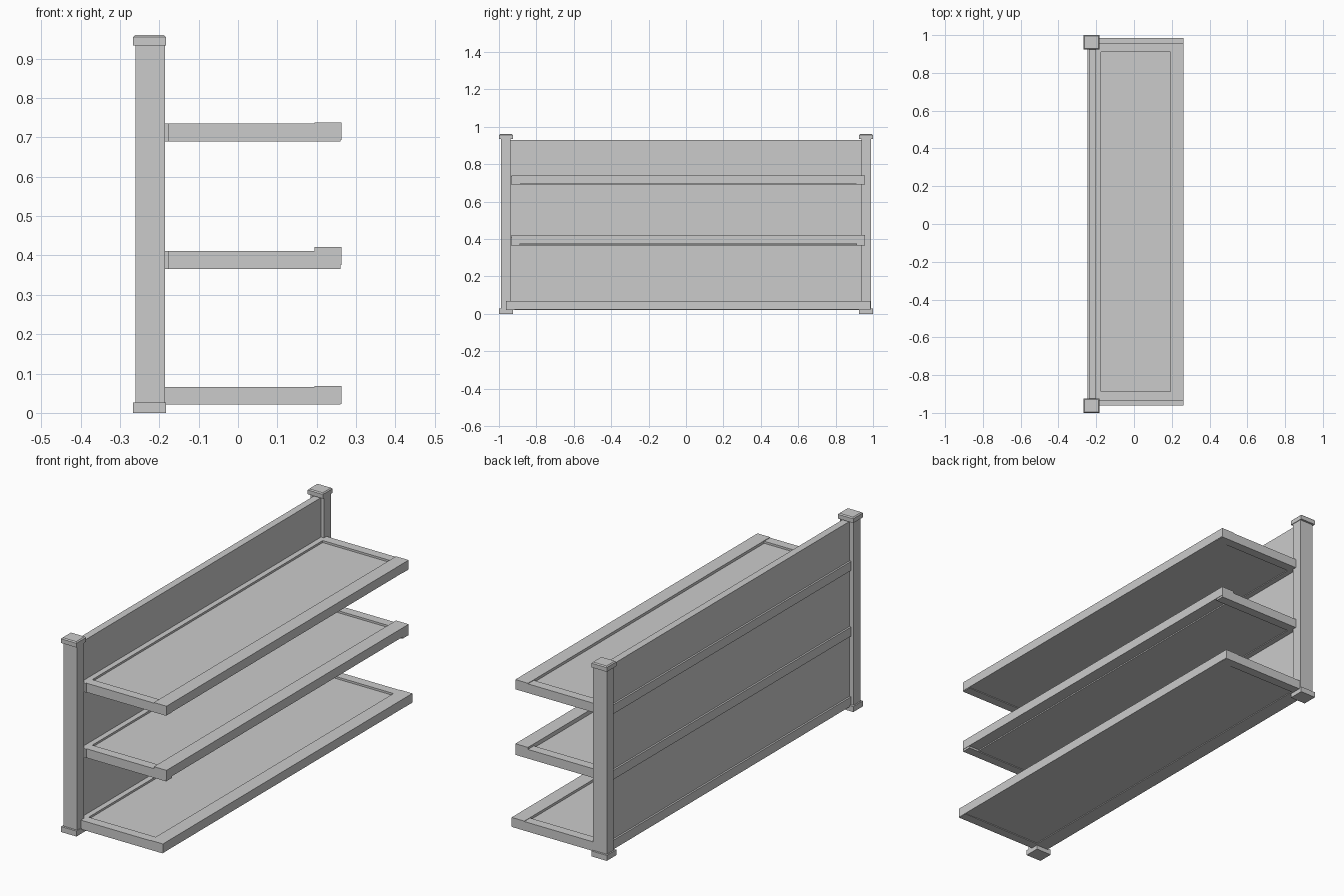
import bpy
import bmesh

cube = bpy.data.objects.get("Cube")
if cube:
    bpy.data.objects.remove(cube, do_unlink=True)

# Single painted finish
grey = bpy.data.materials.new("light_grey")
grey.use_nodes = True
COLOUR = (0.6, 0.6, 0.6, 1.0)
grey.diffuse_color = COLOUR
grey.node_tree.nodes["Principled BSDF"].inputs["Base Color"].default_value = COLOUR


def box(name, x, y, z, taper=0.0):
    """Box from (min, max) ranges; taper chamfers the rim of the top face."""
    bm = bmesh.new()
    bmesh.ops.create_cube(bm, size=1)
    for v in bm.verts:
        v.co = [r[0] if c < 0 else r[1] for c, r in zip(v.co, (x, y, z))]
    if taper:
        top = max(bm.faces, key=lambda f: f.calc_center_median().z)
        bmesh.ops.bevel(bm, geom=list(top.edges), offset=taper,
                        segments=1, affect='EDGES')
    mesh = bpy.data.meshes.new(name)
    bm.to_mesh(mesh)
    bm.free()
    mesh.materials.append(grey)
    obj = bpy.data.objects.new(name, mesh)
    bpy.context.collection.objects.link(obj)
    return obj


# Corner posts with foot blocks and caps
for side, s in (("left", 1), ("right", -1)):
    def span(a, b):
        return tuple(sorted((s * a, s * b)))
    box(f"post_{side}", (-0.26, -0.186), span(0.937, 0.99), (0.01, 0.95))
    box(f"post_foot_{side}", (-0.267, -0.183), span(0.925, 1.0), (0, 0.027))
    box(f"post_cap_{side}", (-0.267, -0.183), span(0.925, 1.0), (0.934, 0.96), 0.005)

# Back board between the posts
box("back_panel", (-0.238, -0.202), (-0.94, 0.94), (0.022, 0.93))

# Shelves: name, underside, front lip rise, y range
SHELVES = (
    ("bottom", 0.021, 0.002, -0.962, 0.986),
    ("middle", 0.366, 0.01, -0.934, 0.957),
    ("top", 0.69, 0.003, -0.934, 0.957),
)
THICK = 0.045
FRONT, LIP, BACK = 0.263, 0.194, -0.175
RAIL = 0.046

for name, z0, rise, y0, y1 in SHELVES:
    z1 = z0 + THICK
    # Recessed board framed by four rails
    box(f"{name}_shelf_board", (-0.21, LIP + 0.01), (y0 + 0.01, y1 - 0.01),
        (z0 + 0.004, z1 - 0.01))
    box(f"{name}_shelf_rail_right", (-0.19, FRONT - 0.002), (y0, y0 + RAIL), (z0, z1))
    box(f"{name}_shelf_rail_left", (-0.19, FRONT - 0.002), (y1 - RAIL, y1), (z0, z1))
    box(f"{name}_shelf_back_rail", (-0.247, BACK), (-0.938, 0.938), (z0, z1))
    box(f"{name}_shelf_front_lip", (LIP, FRONT), (y0, y1), (z0 + rise, z1 + rise))
